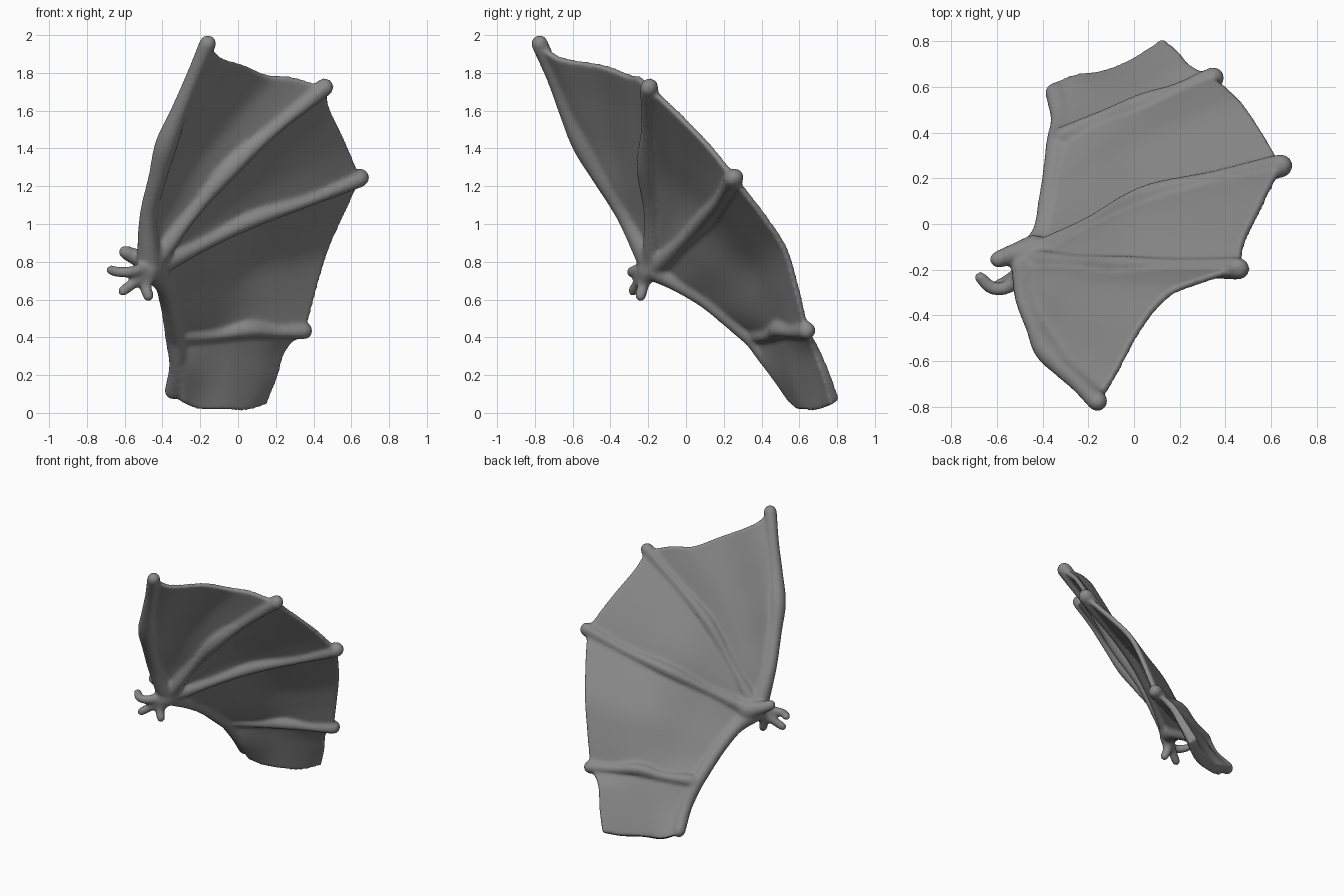
import bpy, bmesh, math
from mathutils import Vector as V

if "Cube" in bpy.data.objects:
    bpy.data.objects.remove(bpy.data.objects["Cube"])

BACK = V((-0.49, 0.72, 0.48)).normalized()   # direction the wing's back faces
THICK = 0.036
parts = []


def curve(pts, u):
    """Catmull-Rom point (any dimension) at u in 0..1."""
    n = len(pts) - 1
    i = min(int(u * n), n - 1)
    t = u * n - i
    p1, p2 = V(pts[i]), V(pts[i + 1])
    p0 = V(pts[i - 1]) if i else p1 * 2 - p2
    p3 = V(pts[i + 2]) if i + 2 <= n else p2 * 2 - p1
    return 0.5 * (2 * p1 + (p2 - p0) * t + (2 * p0 - 5 * p1 + 4 * p2 - p3) * t * t
                  + (3 * p1 - p0 - 3 * p2 + p3) * t ** 3)


def finish(bm, name):
    bmesh.ops.recalc_face_normals(bm, faces=bm.faces[:])
    me = bpy.data.meshes.new(name)
    bm.to_mesh(me)
    bm.free()
    ob = bpy.data.objects.new(name, me)
    bpy.context.collection.objects.link(ob)
    parts.append(ob)


def tube(name, pts, deep=1.0, steps=40, sides=14):
    """Round-ended tube through points (x, y, z, radius), stretched front to back by deep."""
    rows = [(p.to_3d(), p[3]) for p in (curve(pts, k / steps) for k in range(steps + 1))]
    d0 = (rows[0][0] - rows[1][0]).normalized()
    d1 = (rows[-1][0] - rows[-2][0]).normalized()
    caps = [math.radians(a) for a in (25, 50, 72, 86)]
    head = [(rows[0][0] + d0 * rows[0][1] * math.sin(a), rows[0][1] * math.cos(a)) for a in caps]
    tail = [(rows[-1][0] + d1 * rows[-1][1] * math.sin(a), rows[-1][1] * math.cos(a)) for a in caps]
    rows = head[::-1] + rows + tail
    bm = bmesh.new()
    rings = []
    for k, (c, r) in enumerate(rows):
        d = (rows[min(k + 1, len(rows) - 1)][0] - rows[max(k - 1, 0)][0]).normalized()
        a = d.cross(BACK).normalized()
        u = k / (len(rows) - 1)
        b = d.cross(a) * (1 + (deep - 1) * math.sin(math.pi * u))
        rings.append([bm.verts.new(c + r * (a * math.cos(j * math.tau / sides)
                                            + b * math.sin(j * math.tau / sides))) for j in range(sides)])
    for q, w in zip(rings, rings[1:]):
        for j in range(sides):
            bm.faces.new((q[j], q[(j + 1) % sides], w[(j + 1) % sides], w[j]))
    bm.faces.new(rings[0])
    bm.faces.new(rings[-1])
    finish(bm, name)


def panel(name, a, b, outer, inner, billow, swell=0.0, n=36):
    """Skin between side curves a, b and inner/outer edges; swell thickens it towards b's inner end."""
    a, b = [p[:3] for p in a], [p[:3] for p in b]
    a0, a1, b0, b1 = V(a[0]), V(a[-1]), V(b[0]), V(b[-1])
    outer = [a1] + outer + [b1]
    inner = [a0] + inner + [b0]
    bm = bmesh.new()
    front, back = [], []
    for i in range(n + 1):
        s = i / n
        for j in range(n + 1):
            t = j / n
            p = curve(a, s).lerp(curve(b, s), t)
            p += s ** 1.6 * (curve(outer, t) - a1.lerp(b1, t))
            p += (1 - s) ** 1.5 * (curve(inner, t) - a0.lerp(b0, t))
            p += BACK * billow * math.sin(math.pi * t) * math.sin(math.pi * s)
            w = swell * t * (1 - 0.65 * s)
            front.append(bm.verts.new(p - BACK * (THICK / 2 + w)))
            back.append(bm.verts.new(p + BACK * (THICK / 2 + w * 0.3)))
    m = n + 1
    for i in range(n):
        for j in range(n):
            q = (i * m + j, (i + 1) * m + j, (i + 1) * m + j + 1, i * m + j + 1)
            bm.faces.new([front[k] for k in q])
            bm.faces.new([back[k] for k in q[::-1]])
    rim = [j for j in range(n)] + [i * m + n for i in range(n)]
    rim += [n * m + j for j in range(n, 0, -1)] + [i * m for i in range(n, 0, -1)]
    for k, l in zip(rim, rim[1:] + rim[:1]):
        bm.faces.new((front[k], front[l], back[l], back[k]))
    finish(bm, name)


# Finger bones, wrist to tip (x, y, z, radius), swelling at the knuckles
f1 = [(-.47, -.19, .80, .068), (-.475, -.32, 1.04, .048), (-.425, -.45, 1.25, .05),
      (-.38, -.545, 1.42, .06), (-.31, -.63, 1.60, .046), (-.235, -.70, 1.78, .042), (-.16, -.775, 1.955, .046)]
f2 = [(-.45, -.17, .80, .06), (-.25, -.18, 1.06, .040), (-.04, -.20, 1.31, .052),
      (.20, -.195, 1.52, .038), (.46, -.195, 1.725, .047)]
f3 = [(-.45, -.15, .77, .06), (-.20, -.02, .895, .040), (.06, .11, 1.03, .05),
      (.36, .19, 1.13, .038), (.645, .255, 1.245, .05)]
f4 = [(-.31, .38, .41, .045), (-.13, .455, .42, .038), (.04, .51, .45, .05),
      (.20, .575, .435, .038), (.35, .64, .435, .046)]
for k, f in enumerate((f1, f2, f3, f4)):
    tube(f"finger_{k + 1}", f, 1.0 if k == 0 else 1.35)

# Arm bone from wrist through elbow to shoulder
arm1 = [(-.46, -.16, .77, .078), (-.40, -.04, .685, .048), (-.375, .10, .60, .045),
        (-.355, .22, .505, .046), (-.335, .36, .39, .05)]
arm2 = [(-.335, .36, .39, .05), (-.32, .46, .25, .046), (-.345, .575, .115, .045)]
tube("forearm", arm1)
tube("upper_arm", arm2)

# Hooked claws at the wrist
claws = [
    [(-.47, -.20, .77, .045), (-.55, -.275, .75, .031), (-.62, -.28, .745, .03), (-.672, -.235, .755, .028)],
    [(-.44, -.12, .79, .075), (-.53, -.135, .82, .048), (-.595, -.155, .85, .038)],
    [(-.47, -.21, .76, .05), (-.55, -.25, .69, .032), (-.61, -.28, .645, .029)],
    [(-.46, -.20, .75, .05), (-.49, -.225, .68, .033), (-.475, -.24, .62, .031)]]
for k, c in enumerate(claws):
    tube(f"claw_{k + 1}", c, 1.0, 20)

# Skin panels with scalloped outer edges
base = [(-.335, .60, .09), (-.24, .635, .05), (-.10, .66, .04), (.03, .725, .035), (.135, .80, .06)]
panel("skin_1", f1, f2, [(-.09, -.67, 1.88), (.03, -.45, 1.84), (.15, -.31, 1.79), (.29, -.25, 1.775)], [], .022)
panel("skin_2", f2, f3, [(.48, -.08, 1.62), (.54, .05, 1.49), (.59, .15, 1.38)], [], .022)
panel("skin_3", f3, f4, [(.56, .40, 1.06), (.48, .52, .88), (.415, .585, .67)], [p[:3] for p in arm1[1:-1]], .022)
panel("skin_4", f4, base, [(.25, .69, .345), (.195, .75, .20)], [arm2[1][:3]], .01, .062)

# Fuse everything into one smooth organic surface
bpy.ops.object.select_all(action="DESELECT")
for ob in parts:
    ob.select_set(True)
wing = parts[0]
bpy.context.view_layer.objects.active = wing
bpy.ops.object.join()
wing.name = "bat_wing"
rm = wing.modifiers.new("fuse", "REMESH")
rm.mode = "VOXEL"
rm.voxel_size = 0.011
rm.use_smooth_shade = True
sm = wing.modifiers.new("soften", "SMOOTH")
sm.factor = 0.5
sm.iterations = 12
bpy.ops.object.convert(target="MESH")
for p in wing.data.polygons:
    p.use_smooth = True

# Dark grey hide
hide = bpy.data.materials.new("dark_hide")
hide.diffuse_color = (0.25, 0.25, 0.25, 1)
hide.use_nodes = True
hide.node_tree.nodes["Principled BSDF"].inputs["Base Color"].default_value = hide.diffuse_color
wing.data.materials.clear()
wing.data.materials.append(hide)
